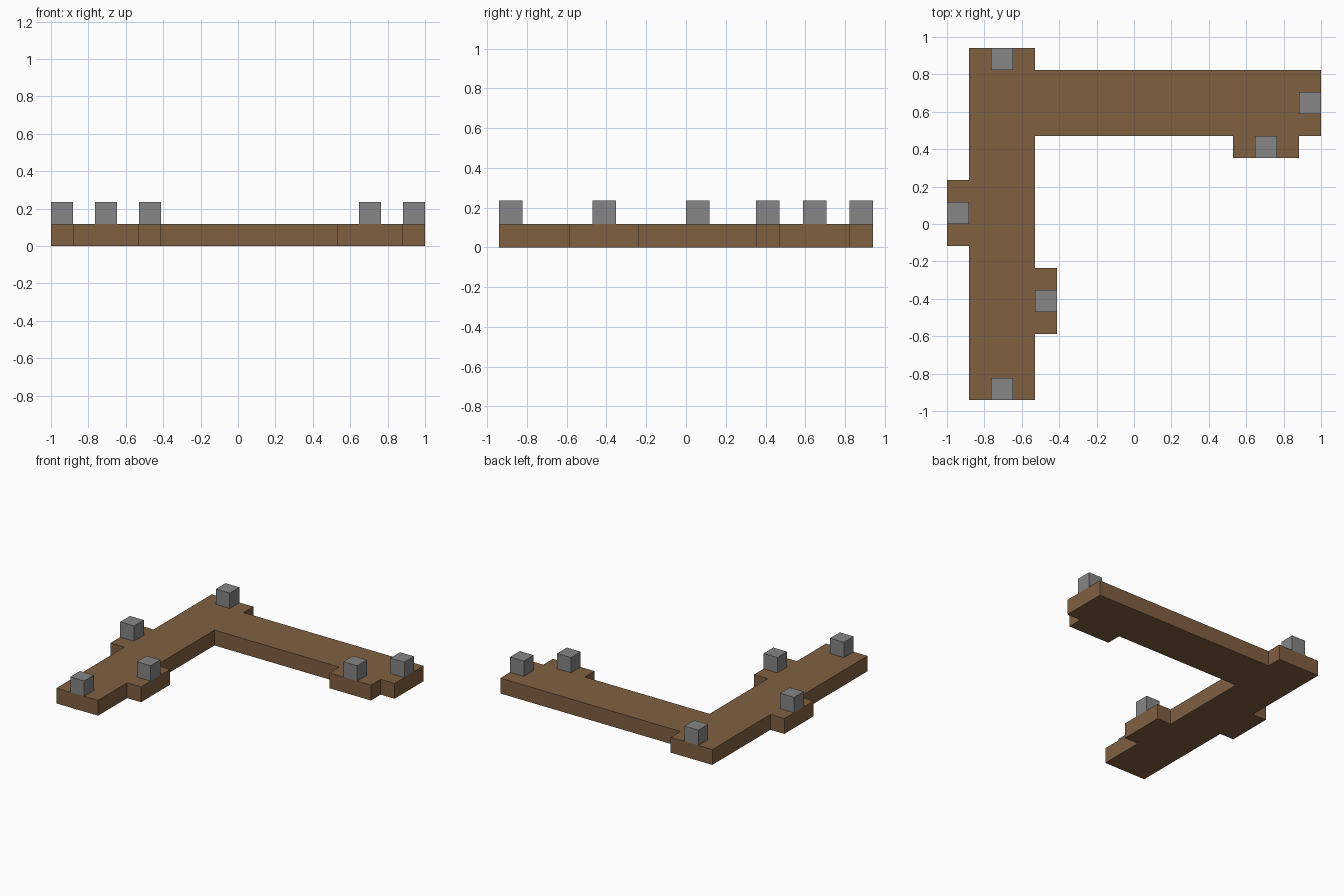
import bpy
import bmesh

UNIT = 2 / 17  # everything sits on a 17-step grid


def grid(x, y, z=0):
    """Grid steps (x from the right edge, y from the centre) to model units."""
    return ((x - 8.5) * UNIT, y * UNIT, z * UNIT)


def make_material(name, rgb):
    mat = bpy.data.materials.new(name)
    mat.use_nodes = True
    mat.diffuse_color = (*rgb, 1)
    mat.node_tree.nodes["Principled BSDF"].inputs["Base Color"].default_value = (*rgb, 1)
    return mat


def make_prism(name, outline, bottom, material):
    """Extrude a flat outline upward by one grid step."""
    bm = bmesh.new()
    base = bm.faces.new([bm.verts.new(grid(x, y, bottom)) for x, y in outline])
    top = bmesh.ops.extrude_face_region(bm, geom=[base], use_keep_orig=True)["geom"]
    verts = [v for v in top if isinstance(v, bmesh.types.BMVert)]
    bmesh.ops.translate(bm, verts=verts, vec=(0, 0, UNIT))
    bmesh.ops.recalc_face_normals(bm, faces=bm.faces)
    mesh = bpy.data.meshes.new(name)
    bm.to_mesh(mesh)
    bm.free()
    mesh.materials.append(material)
    obj = bpy.data.objects.new(name, mesh)
    bpy.context.collection.objects.link(obj)
    return obj


cube = bpy.data.objects.get("Cube")
if cube:
    bpy.data.objects.remove(cube, do_unlink=True)

brown = make_material("earth brown", (0.216, 0.117, 0.053))
grey = make_material("stone grey", (0.238, 0.238, 0.238))

# L-shaped path with its side ledges
path_outline = [
    (1, -8), (4, -8), (4, -5), (5, -5), (5, -2), (4, -2), (4, 4),
    (13, 4), (13, 3), (16, 3), (16, 4), (17, 4), (17, 7), (4, 7),
    (4, 8), (1, 8), (1, 2), (0, 2), (0, -1), (1, -1),
]
make_prism("path_slab", path_outline, 0, brown)

# Marker blocks standing on the ends and ledges
blocks = {
    "front_end_block": (2, -8),
    "inner_ledge_block": (4, -4),
    "outer_ledge_block": (0, 0),
    "corner_block": (2, 7),
    "arm_ledge_block": (14, 3),
    "arm_end_block": (16, 5),
}
for name, (x, y) in blocks.items():
    square = [(x, y), (x + 1, y), (x + 1, y + 1), (x, y + 1)]
    make_prism(name, square, 1, grey)
